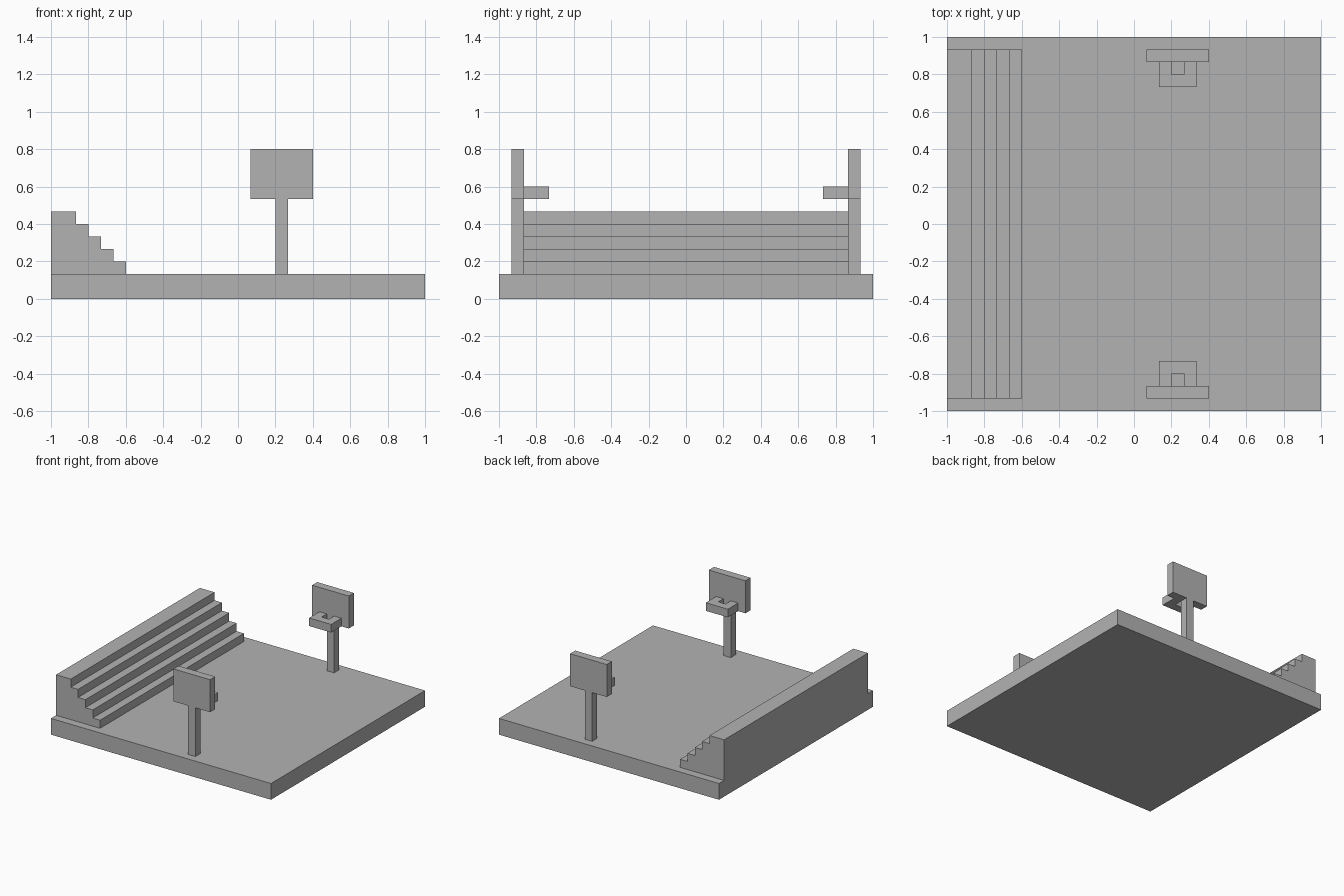
import bpy
import bmesh
from mathutils import Vector

cube = bpy.data.objects.get("Cube")
if cube:
    bpy.data.objects.remove(cube, do_unlink=True)

U = 1 / 15  # the model sits on a regular grid of this size

grey = bpy.data.materials.new("plain grey")
grey.use_nodes = True
grey.diffuse_color = (0.45, 0.45, 0.45, 1)
grey.node_tree.nodes["Principled BSDF"].inputs["Base Color"].default_value = grey.diffuse_color


def prism(name, profile, axis, start, end):
    """Extrude a profile, in grid units, along 'y' (points x, z) or 'z' (points x, y)."""
    def place(a, b, depth):
        return Vector((a, depth, b) if axis == "y" else (a, b, depth)) * U

    bm = bmesh.new()
    face = bm.faces.new([bm.verts.new(place(a, b, start)) for a, b in profile])
    extruded = bmesh.ops.extrude_face_region(bm, geom=[face])
    moved = [v for v in extruded["geom"] if isinstance(v, bmesh.types.BMVert)]
    bmesh.ops.translate(bm, verts=moved, vec=place(0, 0, end - start))
    bmesh.ops.recalc_face_normals(bm, faces=bm.faces)
    mesh = bpy.data.meshes.new(name)
    bm.to_mesh(mesh)
    bm.free()
    mesh.materials.append(grey)
    obj = bpy.data.objects.new(name, mesh)
    bpy.context.scene.collection.objects.link(obj)
    return obj


def mirror_front_to_back(obj):
    mod = obj.modifiers.new("Mirror", "MIRROR")
    mod.use_axis = (False, True, False)
    mod.use_mirror_merge = False


# Court slab
prism("court_floor", [(-15, -15), (15, -15), (15, 15), (-15, 15)], "z", 0, 2)

# Stepped seating along the right edge
steps = [(-15, 2), (-9, 2)]
for i in range(5):
    steps += [(-9 - i, 3 + i), (-10 - i, 3 + i)]
steps[-1] = (-15, 7)
prism("bleachers", steps, "y", -14, 14)

# Post and backboard in one T-shaped outline, at both ends
board = [(3, 2), (4, 2), (4, 8), (6, 8), (6, 12), (1, 12), (1, 8), (3, 8)]
mirror_front_to_back(prism("post_and_backboard", board, "y", -14, -13))

# U-shaped hoop facing the court, open against the backboard
hoop = [(2, -13), (3, -13), (3, -12), (4, -12), (4, -13), (5, -13), (5, -11), (2, -11)]
mirror_front_to_back(prism("hoop", hoop, "z", 8, 9))
